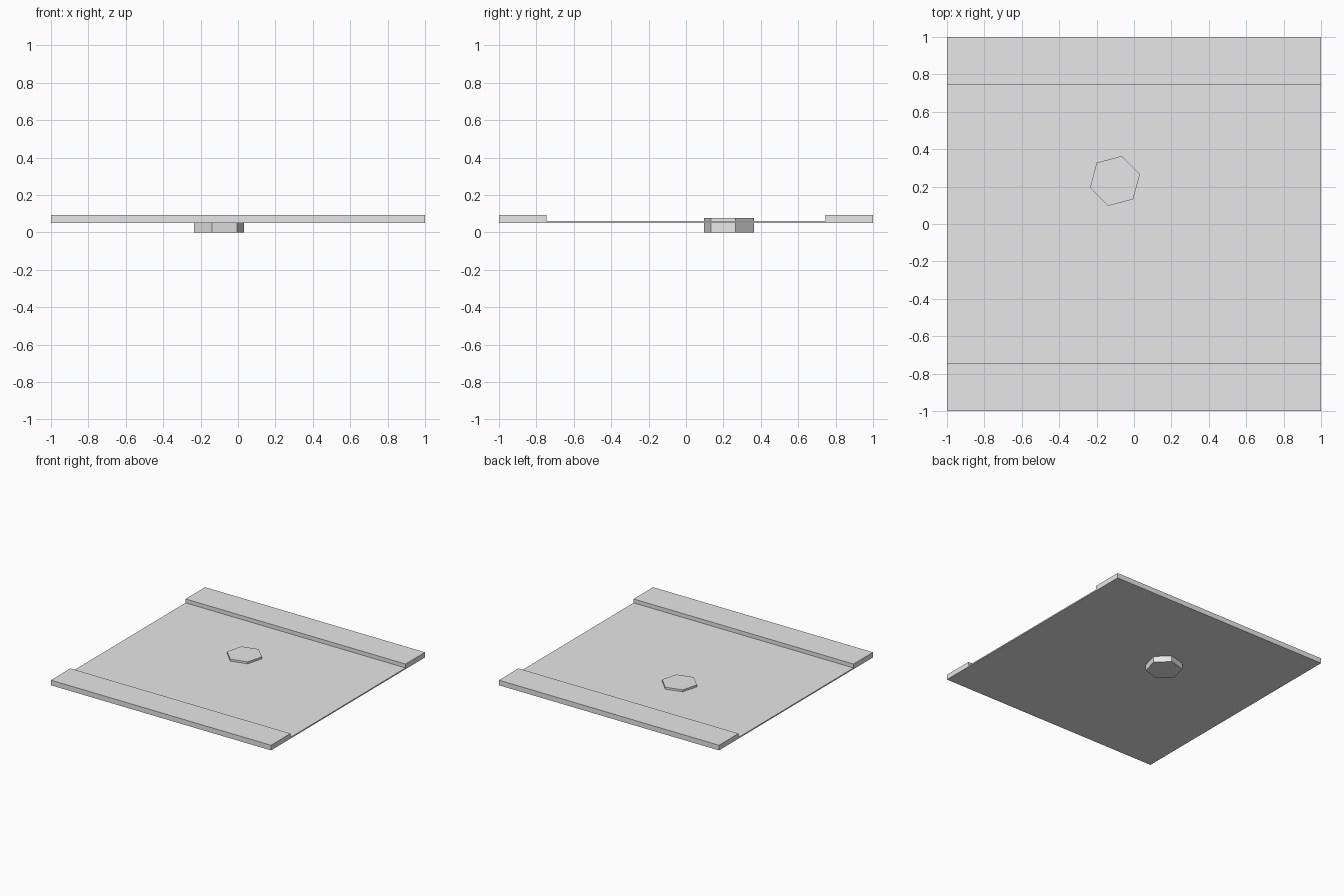
import bpy
from math import radians

cube = bpy.data.objects.get("Cube")
if cube:
    bpy.data.objects.remove(cube, do_unlink=True)

# Single light grey material
GREY = (0.8, 0.8, 0.8, 1)
grey = bpy.data.materials.new("light_grey")
grey.use_nodes = True
grey.diffuse_color = GREY
grey.node_tree.nodes["Principled BSDF"].inputs["Base Color"].default_value = GREY

BOTTOM, PANEL_TOP, RIM_TOP, PEG_TOP = 0.05, 0.06, 0.092, 0.076
RIM_INNER = 0.747


def extrude_profile(name, profile, x0, x1):
    """Sweep a closed (y, z) profile along x."""
    n = len(profile)
    verts = [(x, y, z) for x in (x0, x1) for y, z in profile]
    faces = [tuple(reversed(range(n))), tuple(range(n, 2 * n))]
    faces += [(i, (i + 1) % n, n + (i + 1) % n, n + i) for i in range(n)]
    mesh = bpy.data.meshes.new(name)
    mesh.from_pydata(verts, [], faces)
    mesh.materials.append(grey)
    obj = bpy.data.objects.new(name, mesh)
    bpy.context.collection.objects.link(obj)


# Thin panel with a raised rim along the front and back edges
extrude_profile("panel_with_rims", [
    (-1, BOTTOM), (1, BOTTOM), (1, RIM_TOP), (RIM_INNER, RIM_TOP),
    (RIM_INNER, PANEL_TOP), (-RIM_INNER, PANEL_TOP),
    (-RIM_INNER, RIM_TOP), (-1, RIM_TOP)], -1, 1)

# Hexagonal peg passing through the panel; a vertex starts on +y
bpy.ops.mesh.primitive_cylinder_add(
    vertices=6, radius=0.138, depth=PEG_TOP,
    location=(-0.102, 0.23, PEG_TOP / 2), rotation=(0, 0, radians(-15)))
peg = bpy.context.object
peg.name = "hexagonal_peg"
peg.data.materials.append(grey)
